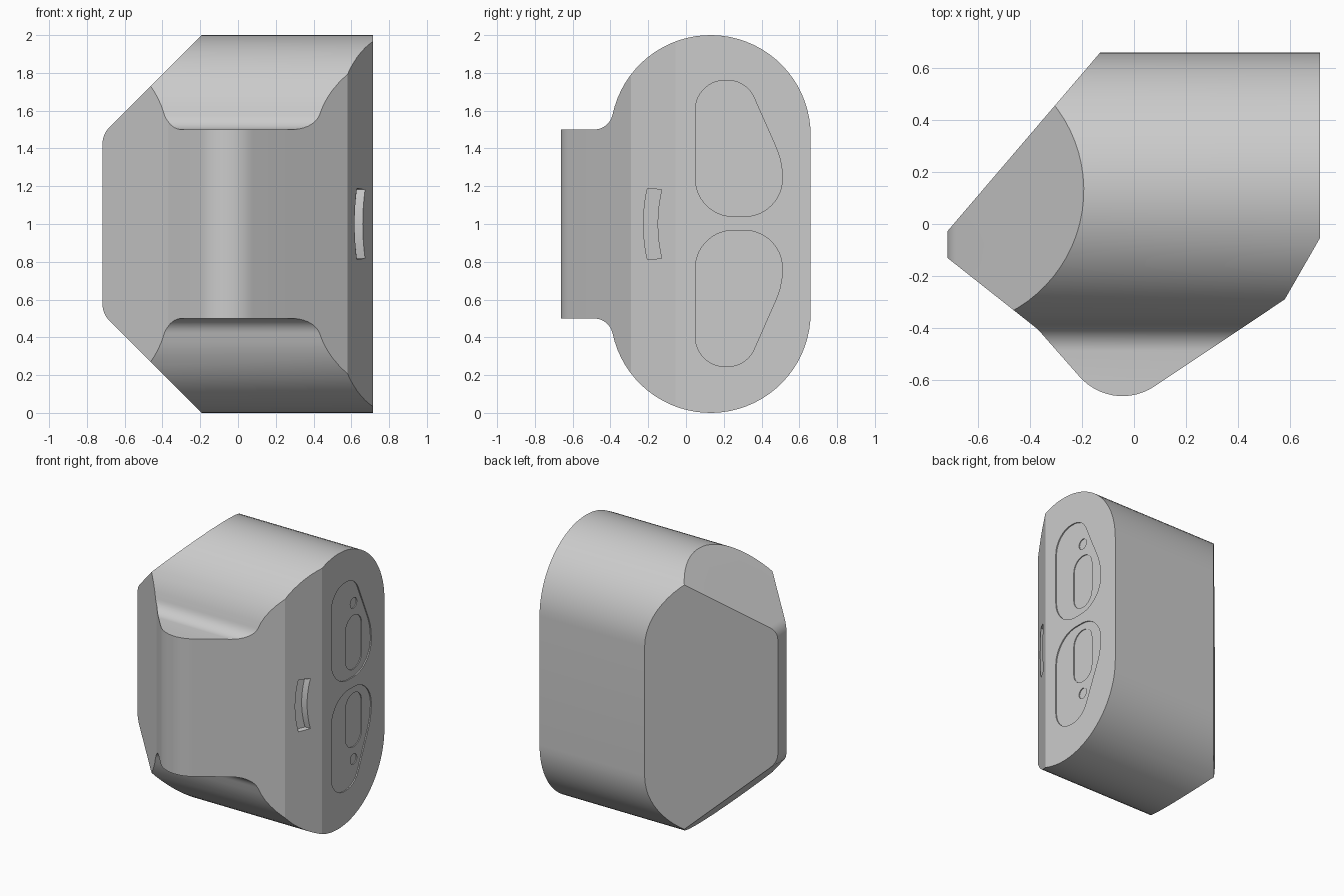
import bpy, bmesh
from math import sin, cos, tan, radians, atan2, pi
from mathutils import Vector

if "Cube" in bpy.data.objects:
    bpy.data.objects.remove(bpy.data.objects["Cube"])


def arc(u, v, r, a0, a1, n):
    return [(u + r * cos(radians(a0 + (a1 - a0) * i / n)),
             v + r * sin(radians(a0 + (a1 - a0) * i / n))) for i in range(n + 1)]


def fillet(corners):
    """Closed outline from (u, v, radius) corners."""
    out = []
    for i, (u, v, r) in enumerate(corners):
        p = Vector((u, v))
        if r == 0:
            out.append((u, v))
            continue
        a = (Vector(corners[i - 1][:2]) - p).normalized()
        b = (Vector(corners[(i + 1) % len(corners)][:2]) - p).normalized()
        half = a.angle(b) / 2
        c = p + (a + b).normalized() * r / sin(half)
        s, e = p + a * r / tan(half) - c, p + b * r / tan(half) - c
        a0 = atan2(s.y, s.x)
        da = (atan2(e.y, e.x) - a0 + pi) % (2 * pi) - pi
        n = max(3, int(abs(da) / radians(6)))
        out += [(c.x + r * cos(a0 + da * k / n), c.y + r * sin(a0 + da * k / n))
                for k in range(n + 1)]
    return out


def prism(name, outline, place, lo, hi):
    """Extrude a 2D outline; place(u, v, w) maps it into space."""
    bm = bmesh.new()
    a = [bm.verts.new(place(u, v, lo)) for u, v in outline]
    b = [bm.verts.new(place(u, v, hi)) for u, v in outline]
    bm.faces.new(a)
    bm.faces.new(b[::-1])
    for i in range(len(a)):
        bm.faces.new((a[i - 1], a[i], b[i], b[i - 1]))
    bmesh.ops.recalc_face_normals(bm, faces=bm.faces)
    mesh = bpy.data.meshes.new(name)
    bm.to_mesh(mesh)
    bm.free()
    ob = bpy.data.objects.new(name, mesh)
    bpy.context.collection.objects.link(ob)
    return ob


def combine(body, cutter, operation):
    cutter.hide_render = True
    bpy.context.view_layer.objects.active = body
    mod = body.modifiers.new("cut", 'BOOLEAN')
    mod.object, mod.operation, mod.solver = cutter, operation, 'EXACT'
    bpy.ops.object.modifier_apply(modifier=mod.name)
    bpy.data.objects.remove(cutter)


def side(y, z, x):
    return (x, y, z)


def plan(x, y, z):
    return (x, y, z)


def front(x, z, y):
    return (x, y, z)


def slanted(y, z, d):
    return (0.72 + (y + 0.05) * 0.583 + d, y, z)


# Body: stadium side profile with a narrower front tab
upper = (arc(0.13, 1.47, 0.53, 0, 168.1, 34)
         + arc(-0.487, 1.6, 0.1, -11.9, -90, 9)[1:] + [(-0.8, 1.5)])
lower = [(y, 2 - z) for y, z in reversed(upper)]
body = prism("wedge_body", upper + lower, side, -1, 1)

# Trim the body to its outline from above
top_outline = fillet([(-0.01, 0.8, 0), (0.715, 0.8, 0), (0.715, -0.055, 0),
                      (0.58, -0.29, 0), (-0.082, -0.732, 0.22),
                      (-0.37, -0.405, 0.02), (-0.77, -0.089, 0)])
combine(body, prism("plan_trim", top_outline, plan, -0.2, 2.2), 'INTERSECT')

# Trim the left corners to 45 degree chamfers
front_outline = fillet([(-0.718, 1.475, 0.13), (-0.718, 0.525, 0.13), (0.007, -0.2, 0),
                        (0.9, -0.2, 0), (0.9, 2.2, 0), (0.007, 2.2, 0)])
combine(body, prism("chamfer_trim", front_outline, front, -1, 1), 'INTERSECT')

# Curved sensor slot in the slanted face
outer = arc(0.64, 1.0, 0.865, 167.4, 192.6, 12)
inner = arc(0.64, 1.0, 0.79, 193.3, 166.7, 12)
combine(body, prism("slot_cutter", outer + inner, slanted, -0.045, 0.08), 'DIFFERENCE')

# Shallow lens panels with a pill window and a dot, mirrored top to bottom
panel = fillet([(0.05, 1.04, 0.2), (0.05, 1.76, 0.155), (0.32, 1.76, 0.15),
                (0.51, 1.33, 0.38), (0.51, 1.04, 0.2)])
window = fillet([(0.225, 1.09, 0.09), (0.225, 1.48, 0.09),
                 (0.41, 1.48, 0.09), (0.41, 1.09, 0.09)])
dot = arc(0.317, 1.57, 0.038, 0, 345, 23)
for flip in (False, True):
    for name, shape, depth in (("panel", panel, 0.008), ("window", window, 0.014),
                               ("dot", dot, 0.014)):
        pts = [(y, 2.006 - z) for y, z in shape] if flip else shape
        combine(body, prism(name + "_cutter", pts, side, 0.715 - depth, 0.8), 'DIFFERENCE')

# Smooth shading with crisp edges
bpy.ops.object.select_all(action='DESELECT')
body.select_set(True)
bpy.context.view_layer.objects.active = body
bpy.ops.object.shade_smooth_by_angle(angle=radians(25))
